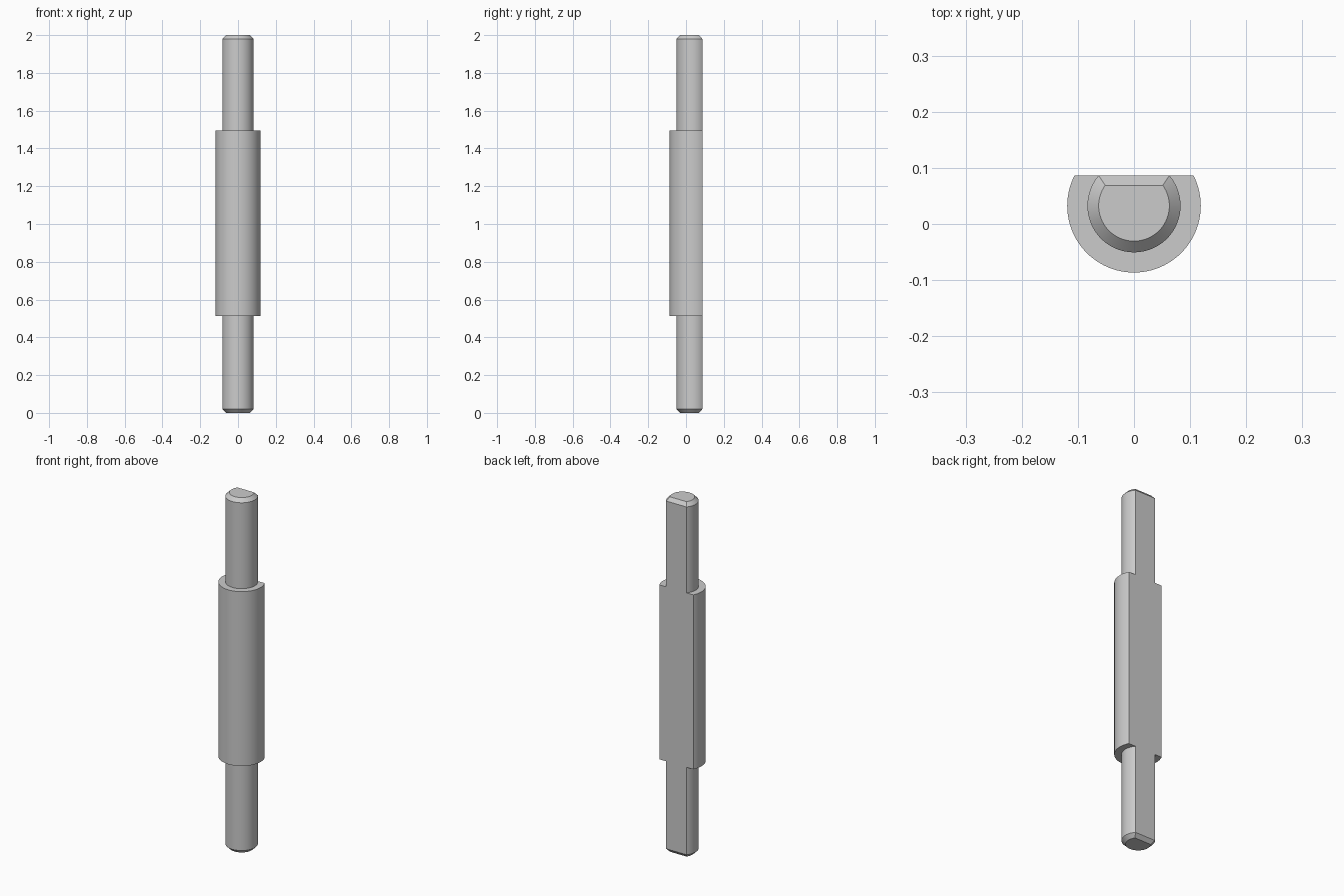
import bpy
import bmesh
import math
from mathutils import Vector

cube = bpy.data.objects.get("Cube")
if cube:
    bpy.data.objects.remove(cube, do_unlink=True)

AXIS_Y = 0.0325      # turning axis, off centre because one side is cut flat
FLAT_Y = 0.0865
PIN_R, BODY_R = 0.083, 0.119
BODY_LOW, BODY_HIGH = 0.513, 1.496
CHAMFER = 0.02
HEIGHT = 2.0
SEGMENTS = 96

steel = bpy.data.materials.new("plain_grey")
steel.use_nodes = True
grey = (0.6, 0.6, 0.6, 1.0)
steel.diffuse_color = grey
steel.node_tree.nodes["Principled BSDF"].inputs["Base Color"].default_value = grey


def slice_off(bm, point, normal):
    """Remove everything beyond a plane and cap the cut."""
    cut = bmesh.ops.bisect_plane(
        bm, geom=bm.verts[:] + bm.edges[:] + bm.faces[:], dist=1e-6,
        plane_co=point, plane_no=normal, clear_outer=True)
    edges = [e for e in cut["geom_cut"] if isinstance(e, bmesh.types.BMEdge)]
    bmesh.ops.holes_fill(bm, edges=edges, sides=0)


# Turned shaft: chamfered pins either side of a thicker body
profile = [
    (PIN_R - CHAMFER, 0), (PIN_R, CHAMFER),
    (PIN_R, BODY_LOW), (BODY_R, BODY_LOW),
    (BODY_R, BODY_HIGH), (PIN_R, BODY_HIGH),
    (PIN_R, HEIGHT - CHAMFER), (PIN_R - CHAMFER, HEIGHT),
]
bm = bmesh.new()
verts = [bm.verts.new((r, AXIS_Y, z)) for r, z in profile]
edges = [bm.edges.new(pair) for pair in zip(verts, verts[1:])]
bmesh.ops.spin(bm, geom=verts + edges, cent=(0, AXIS_Y, 0), axis=(0, 0, 1),
               angle=math.tau, steps=SEGMENTS, use_merge=False)
bmesh.ops.remove_doubles(bm, verts=bm.verts[:], dist=1e-5)
bmesh.ops.holes_fill(bm, edges=[e for e in bm.edges if e.is_boundary], sides=0)

# End chamfers of the flat, then the flat itself
for z, side in ((CHAMFER, -1), (HEIGHT - CHAMFER, 1)):
    slice_off(bm, Vector((0, FLAT_Y, z)), Vector((0, CHAMFER, side * 0.0175)).normalized())
slice_off(bm, Vector((0, FLAT_Y, 0)), Vector((0, 1, 0)))

bmesh.ops.recalc_face_normals(bm, faces=bm.faces[:])
mesh = bpy.data.meshes.new("flatted_shaft")
bm.to_mesh(mesh)
bm.free()
mesh.materials.append(steel)

shaft = bpy.data.objects.new("flatted_shaft", mesh)
bpy.context.collection.objects.link(shaft)
bpy.ops.object.select_all(action="DESELECT")
shaft.select_set(True)
bpy.context.view_layer.objects.active = shaft
bpy.ops.object.shade_smooth_by_angle(angle=math.radians(25))
